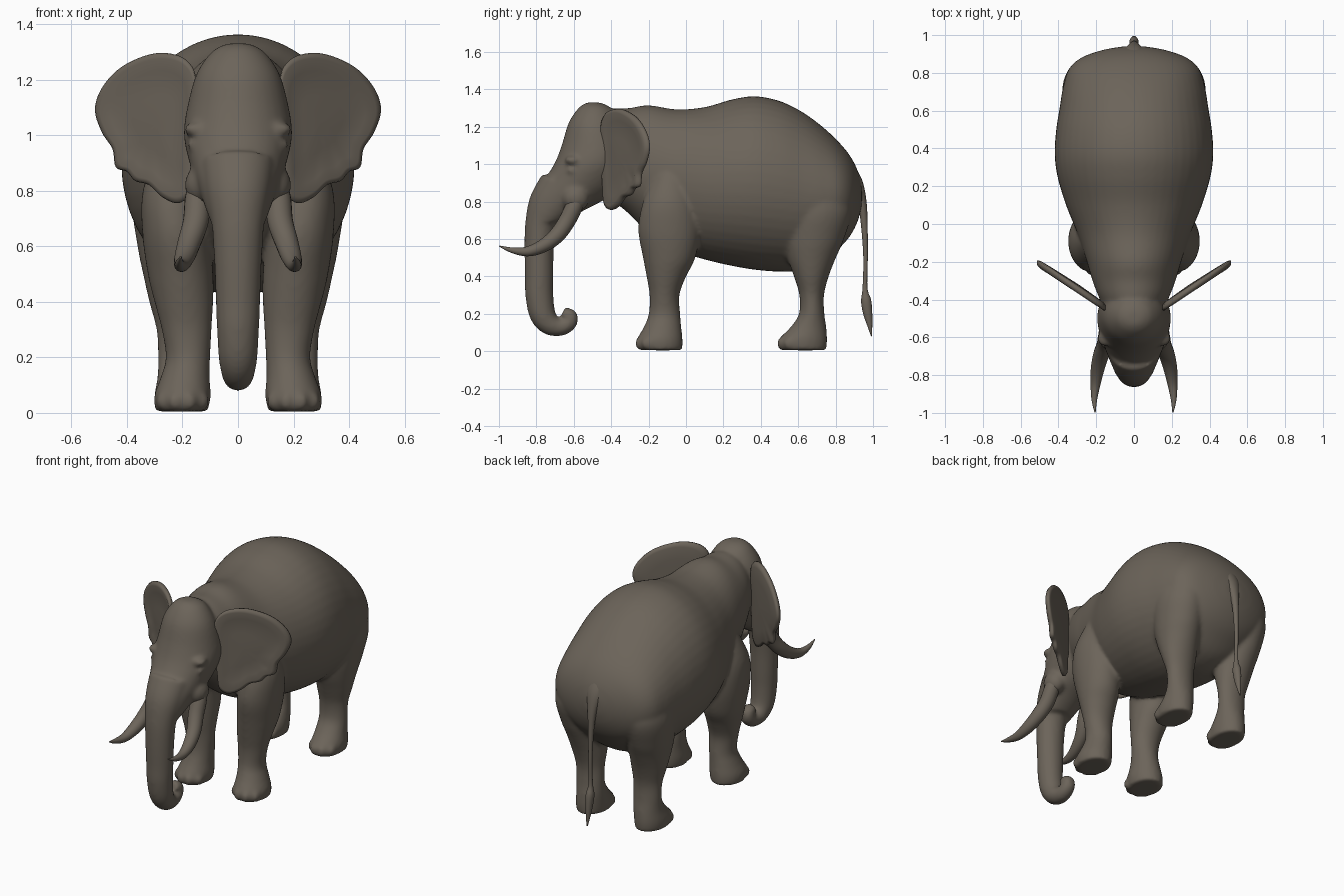
import bpy, bmesh, math
from mathutils import Vector, Matrix

cube = bpy.data.objects.get("Cube")
if cube:
    bpy.data.objects.remove(cube, do_unlink=True)

HIDE = (0.15, 0.128, 0.102, 1)
hide = bpy.data.materials.new("grey brown hide")
hide.use_nodes = True
hide.diffuse_color = HIDE
shader = hide.node_tree.nodes["Principled BSDF"]
shader.inputs["Base Color"].default_value = HIDE
shader.inputs["Roughness"].default_value = 0.7


def spline(points, steps, closed=False):
    """Catmull-Rom interpolation of equal-length tuples."""
    pts = [Vector(p) for p in points]
    n = len(pts)

    def at(i):
        return pts[i % n] if closed else pts[max(0, min(n - 1, i))]

    out = []
    for i in range(n if closed else n - 1):
        a, b, c, d = (at(i + k) for k in (-1, 0, 1, 2))
        for s in range(steps):
            t = s / steps
            out.append(b + (c - a) * (t / 2) + (a * 2 - b * 5 + c * 4 - d) * (t * t / 2)
                       + (b * 3 - a - c * 3 + d) * (t ** 3 / 2))
    if not closed:
        out.append(pts[-1])
    return out


def skin(bm, rings):
    """Bridge rings of points and cap both ends."""
    loops = [[bm.verts.new(p) for p in ring] for ring in rings]
    n = len(loops[0])
    faces = [bm.faces.new((a[i], a[(i + 1) % n], b[(i + 1) % n], b[i]))
             for a, b in zip(loops, loops[1:]) for i in range(n)]
    faces += [bm.faces.new(loops[0]), bm.faces.new(loops[-1])]
    bmesh.ops.recalc_face_normals(bm, faces=faces)


def loft(bm, stations, along=None, side=1, sides=32):
    """Stations are (x, y, z, half width, half depth); rings follow the path unless along is set."""
    rows = spline(stations, 5)
    centres = [Vector(r[:3]) for r in rows]
    rings = []
    for i, row in enumerate(rows):
        t = along or (centres[min(i + 1, len(rows) - 1)] - centres[max(i - 1, 0)]).normalized()
        v = t.cross(Vector((1, 0, 0))).normalized()
        u = v.cross(t)
        ring = []
        for k in range(sides):
            ang = math.tau * k / sides
            p = centres[i] + u * (math.cos(ang) * row[3]) + v * (math.sin(ang) * row[4])
            ring.append((p.x * side, p.y, p.z))
        rings.append(ring)
    skin(bm, rings)


def blob(bm, centre, radii):
    m = Matrix.Translation(centre) @ Matrix.Diagonal((*radii, 1))
    bmesh.ops.create_uvsphere(bm, u_segments=20, v_segments=12, radius=1, matrix=m)


def finish(name, bm):
    mesh = bpy.data.meshes.new(name)
    bm.to_mesh(mesh)
    bm.free()
    mesh.materials.append(hide)
    obj = bpy.data.objects.new(name, mesh)
    bpy.context.collection.objects.link(obj)
    mesh.shade_smooth()
    return obj


UP, BACK = Vector((0, 0, 1)), Vector((0, 1, 0))
body = bmesh.new()

# Torso and neck: y, top, bottom, half width
torso = [(-.5, 1.25, .88, .12), (-.4, 1.295, .81, .18), (-.3, 1.3, .73, .22),
         (-.2, 1.315, .63, .25), (-.05, 1.293, .54, .3), (.1, 1.305, .49, .36),
         (.25, 1.347, .455, .405), (.37, 1.363, .435, .42), (.5, 1.338, .425, .412),
         (.62, 1.28, .43, .393), (.73, 1.2, .47, .375), (.82, 1.115, .55, .345),
         (.88, 1.04, .62, .28), (.92, .96, .7, .17), (.94, .88, .78, .06)]
loft(body, [(0, y, (t + b) / 2, w, (t - b) / 2) for y, t, b, w in torso], BACK, sides=48)

# Head: height, front, back, half width
head = [(1.33, -.53, -.46, .04), (1.3, -.575, -.4, .095), (1.22, -.628, -.35, .15),
        (1.1, -.665, -.3, .183), (1, -.705, -.3, .195), (.9, -.77, -.34, .175),
        (.82, -.825, -.42, .148), (.75, -.845, -.55, .122), (.69, -.85, -.65, .1)]
loft(body, [(0, (f + b) / 2, z, w, (b - f) / 2) for z, f, b, w in head], UP)

# Trunk: y, z, half width, half depth
trunk = [(-.68, .9, .13, .1), (-.74, .79, .115, .1), (-.775, .68, .095, .085),
         (-.785, .55, .086, .079), (-.785, .4, .08, .076), (-.784, .3, .076, .075),
         (-.768, .2, .07, .07), (-.728, .145, .06, .06), (-.67, .128, .05, .047),
         (-.625, .152, .045, .043), (-.622, .19, .043, .04), (-.66, .205, .036, .028)]
loft(body, [(0, *row) for row in trunk])

# Legs: x, y, z, half width, half depth
front_leg = [(.203, -.135, .005, .094, .115), (.2, -.14, .06, .102, .122),
             (.19, -.125, .13, .088, .1), (.18, -.115, .2, .08, .084),
             (.185, -.115, .3, .09, .08), (.195, -.105, .4, .106, .106),
             (.207, -.09, .5, .118, .14), (.225, -.09, .65, .12, .165),
             (.235, -.09, .8, .108, .14), (.2, -.08, .95, .09, .09)]
hind_leg = [(.205, .625, .005, .09, .125), (.205, .625, .06, .096, .13),
            (.2, .655, .13, .09, .095), (.2, .672, .2, .088, .068),
            (.202, .672, .3, .092, .066), (.21, .67, .4, .11, .093),
            (.22, .672, .5, .122, .13), (.23, .685, .6, .132, .16),
            (.235, .705, .75, .145, .18), (.22, .7, .9, .13, .15)]
for side in (1, -1):
    for leg in (front_leg, hind_leg):
        loft(body, leg, UP, side)
        x, y, _, w, d = leg[1]
        # Toes fan round the front of each foot
        for turn in (-50, -17, 17, 50):
            a = math.radians(turn)
            blob(body, (side * (x + math.sin(a) * w * .85), y - math.cos(a) * d * .85, .042),
                 (.03, .034, .036))
    # Brow, eyelid, cheek and tusk socket
    blob(body, (side * .145, -.605, 1.02), (.05, .045, .028))
    blob(body, (side * .155, -.61, .965), (.028, .03, .02))
    blob(body, (side * .13, -.59, .82), (.062, .075, .075))

# Fuse the soft parts into one skin
rough = finish("rough_body", body)
remesh = rough.modifiers.new("Fuse", "REMESH")
remesh.mode = "VOXEL"
remesh.voxel_size = .011
relax = rough.modifiers.new("Relax", "SMOOTH")
relax.factor = .5
relax.iterations = 10
deps = bpy.context.evaluated_depsgraph_get()
fused = bpy.data.meshes.new_from_object(rough.evaluated_get(deps))
fused.name = "body"
fused.shade_smooth()
rough.data = fused
rough.modifiers.clear()
rough.name = "body"

# Ears: scalloped outline in x and z, swept backwards
ear = [(.15, 1.2), (.18, 1.265), (.24, 1.293), (.32, 1.29), (.42, 1.245), (.49, 1.17),
       (.515, 1.09), (.49, 1.01), (.452, .95), (.44, .885), (.4, .868), (.37, .835),
       (.32, .82), (.27, .775), (.215, .755), (.175, .79), (.165, .88), (.15, 1.05)]
outline = spline(ear, 5, closed=True)
middle = Vector((.29, 1.04))
layers = [(.05, -.014), (.4, -.012), (.75, -.008), (.92, -.02), (.985, -.014),
          (1, 0), (.985, .014), (.9, .022), (.6, .026), (.05, .03)]
# Tusks and tail
tusk = [(.135, -.575, .83, .04, .04), (.145, -.6, .77, .046, .046), (.152, -.64, .69, .046, .045),
        (.175, -.695, .615, .042, .042), (.193, -.77, .56, .036, .035),
        (.204, -.85, .533, .026, .026), (.21, -.93, .54, .015, .015), (.206, -.998, .562, .003, .003)]
for side, label in ((1, "left"), (-1, "right")):
    bm = bmesh.new()
    rings = []
    for scale, lift in layers:
        flat = [middle + (p - middle) * scale for p in outline]
        rings.append([(side * p.x, -.425 + .66 * (p.x - .18) + lift, p.y) for p in flat])
    skin(bm, rings)
    finish(label + "_ear", bm)
    bm = bmesh.new()
    loft(bm, tusk, side=side, sides=20)
    finish(label + "_tusk", bm)

tail = [(0, .86, .98, .07, .04), (0, .91, .9, .055, .035), (0, .94, .8, .03, .025),
        (0, .953, .68, .018, .018), (0, .96, .5, .012, .012), (0, .957, .34, .013, .013),
        (0, .963, .27, .024, .027), (0, .972, .2, .02, .024), (0, .984, .13, .012, .012),
        (0, .992, .08, .003, .003)]
bm = bmesh.new()
loft(bm, tail, sides=20)
finish("tail", bm)
